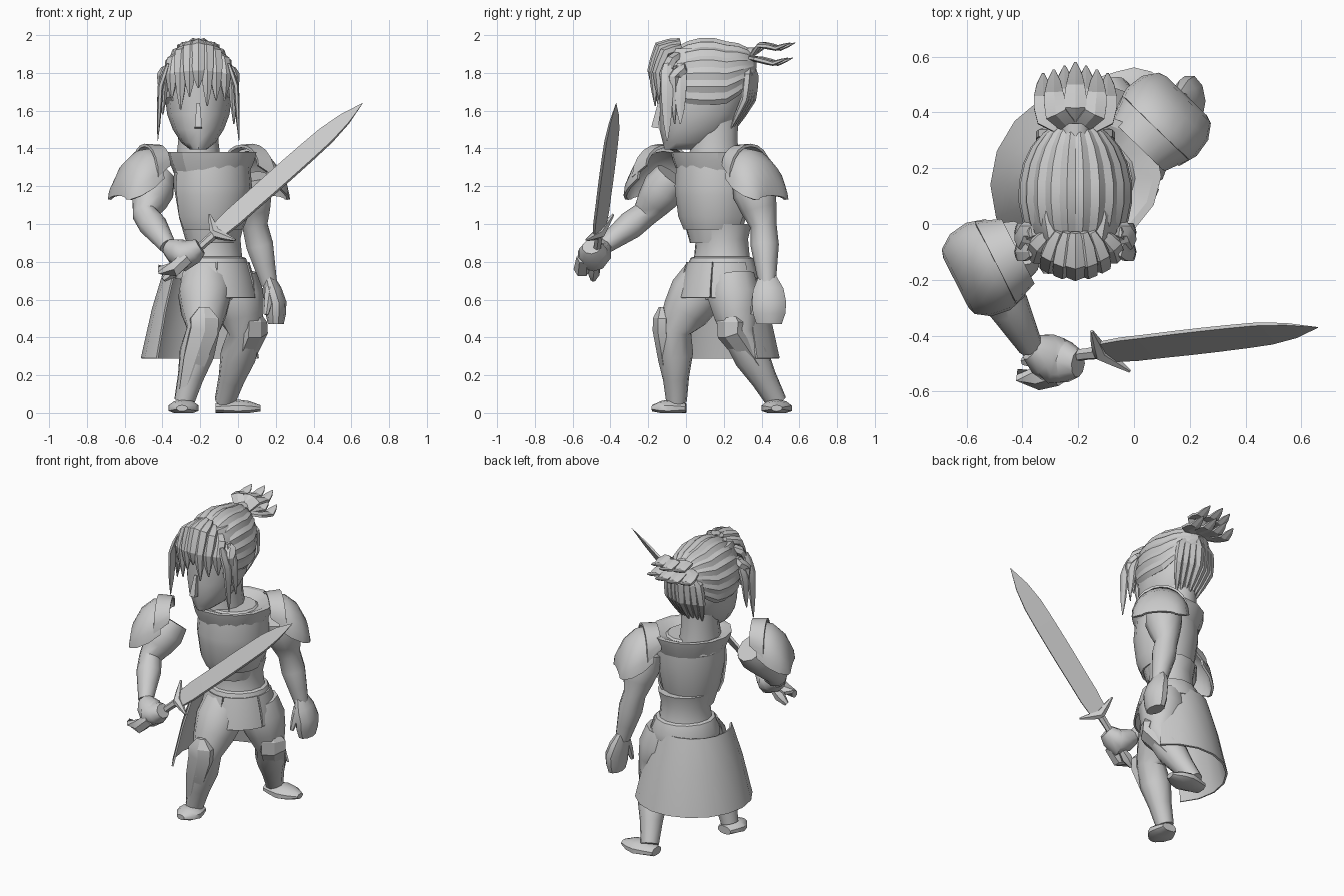
import bpy
import bmesh
from math import sin, cos, pi, radians
from mathutils import Vector

cube = bpy.data.objects.get("Cube")
if cube:
    bpy.data.objects.remove(cube)

grey = (.6, .6, .6, 1)
material = bpy.data.materials.new("plain grey")
material.use_nodes = True
material.diffuse_color = grey
material.node_tree.nodes["Principled BSDF"].inputs["Base Color"].default_value = grey


def point(x, y, z):
    return Vector((x, y, z))


def heading(degrees):
    return point(cos(radians(degrees)), sin(radians(degrees)), 0)


def loft(name, rows, closed=True, thickness=0, crease=45):
    """Skin rows of points into one object; open rows can be given a thickness."""
    bm = bmesh.new()
    rings = [[bm.verts.new((p.x, p.y, max(p.z, 0))) for p in row] for row in rows]
    count = len(rings[0])
    for lower, upper in zip(rings, rings[1:]):
        for i in range(count if closed else count - 1):
            j = (i + 1) % count
            bm.faces.new((lower[i], lower[j], upper[j], upper[i]))
    if closed:
        bm.faces.new(rings[0][::-1])
        bm.faces.new(rings[-1])
    bmesh.ops.recalc_face_normals(bm, faces=bm.faces)
    if thickness:
        bmesh.ops.solidify(bm, geom=bm.faces[:], thickness=thickness)
        bmesh.ops.recalc_face_normals(bm, faces=bm.faces)
    mesh = bpy.data.meshes.new(name)
    bm.to_mesh(mesh)
    bm.free()
    mesh.materials.append(material)
    part = bpy.data.objects.new(name, mesh)
    bpy.context.collection.objects.link(part)
    bpy.ops.object.select_all(action='DESELECT')
    part.select_set(True)
    bpy.context.view_layer.objects.active = part
    bpy.ops.object.shade_smooth_by_angle(angle=radians(crease))


# The chest is turned towards the model's left
left = heading(40)
front = heading(-50)
chest = point(-.14, .15, 0)
hips = point(-.13, .19, 0)
up = point(0, 0, 1)


def oval(centre, height, radius, depth, start=0, end=2 * pi, count=14):
    return [centre + up * height + left * radius * sin(a) + front * radius * depth * cos(a)
            for a in (start + (end - start) * i / count for i in range(count))]


def shell(name, centre, rings, depth=.88, crease=35):
    loft(name, [oval(centre, z, r, depth) for z, r in rings], crease=crease)


def plate(name, centre, middle, spread, rings, depth=.94, thickness=.012):
    """Curved armour plate covering an arc of the body."""
    start, end = radians(middle - spread), radians(middle + spread)
    count = 10
    rows = [oval(centre, z, r, depth, start, end + (end - start) / (count - 1), count) for z, r in rings]
    loft(name, rows, closed=False, thickness=thickness)


def limb(name, joints, radii, flat=1, side=point(1, 0, 0), sides=10, crease=45):
    """Tube along joints; radii are spread evenly over the path."""
    last = len(joints) - 1
    path = []
    for i in range(len(radii)):
        u = i * last / (len(radii) - 1)
        k = min(int(u + .001), last - 1)
        path.append(joints[k].lerp(joints[k + 1], u - k))
    rows = []
    for i, (centre, radius) in enumerate(zip(path, radii)):
        run = (path[min(i + 1, len(path) - 1)] - path[max(i - 1, 0)]).normalized()
        across = (side - run * run.dot(side)).normalized()
        over = run.cross(across)
        rows.append([centre + (across * cos(a) + over * flat * sin(a)) * radius
                     for a in (2 * pi * (k + .5) / sides for k in range(sides))])
    loft(name, rows, crease=crease)


# Torso, armour and belt
shell("abdomen", hips, [(.6, .14), (.72, .19), (.82, .16), (.92, .15), (1, .17)])
shell("chest", chest, [(.9, .14), (1.03, .18), (1.2, .21), (1.3, .21), (1.36, .14)])
plate("chest_plate", chest, 0, 100, [(.97, .17), (1.04, .2), (1.15, .215), (1.2, .22), (1.31, .21)])
shell("collar", chest, [(1.27, .21), (1.34, .24), (1.38, .25), (1.38, .22), (1.34, .13)], crease=25)
shell("belt", hips, [(.71, .21), (.75, .21), (.82, .18), (.83, .15)])

# Back skirt and hanging hip plates
plate("back_skirt", hips - left * .05, 180, 92, [(.76, .23), (.55, .295), (.29, .355)])
plate("front_tasset", hips, 0, 32, [(.8, .19), (.7, .22), (.61, .24)])
for name, sign in (("left", 1), ("right", -1)):
    plate(name + "_tasset", hips, sign * 62, 28, [(.8, .195), (.7, .225), (.61, .235)])


def leg(name, hip, knee, ankle, forward, toe_way, foot_length):
    side = forward.cross(up)
    limb(name + "_leg", [hip, knee, ankle], (.13, .145, .125, .09, .095, .07, .055), side=side)
    # Pointed knee guard running down the shin
    shin = [knee + forward * .07 + up * .12, knee + forward * .075, ankle + forward * .04 + up * .06]
    limb(name + "_shin_guard", shin, (.03, .085, .085, .07, .035), .5, side, 6, 25)
    # Pointed boot
    heel = point(ankle.x, ankle.y, .025) - toe_way * .05
    limb(name + "_boot", [heel, heel + toe_way * foot_length],
         (.05, .07, .085, .07, .03), .55, toe_way.cross(up))


leg("right", point(-.17, .11, .72), point(-.185, -.06, .44), point(-.285, -.05, .06),
    heading(-85), heading(-95), .18)
leg("left", point(-.03, .24, .72), point(.035, .28, .42), point(-.07, .48, .06),
    heading(-40), heading(0), .24)

# Arms and gauntlets
arm_radii = (.1, .115, .095, .07, .075, .06, .045)
limb("left_arm", [point(.06, .34, 1.25), point(.09, .41, .99), point(.165, .43, .68)], arm_radii)
limb("left_hand", [point(.16, .43, .72), point(.2, .44, .58), point(.2, .44, .47)],
     (.05, .085, .095, .09, .07), .6, heading(90))
limb("left_thumb", [point(.17, .39, .66), point(.15, .35, .52)], (.03, .025, .012), sides=6)
wrist = point(-.37, -.44, .88)
limb("right_arm", [point(-.43, -.07, 1.25), point(-.49, -.22, 1.05), wrist], arm_radii)
limb("right_hand", [wrist, point(-.28, -.49, .83), point(-.2, -.5, .88)],
     (.05, .08, .09, .075, .05), .9, heading(90))
limb("right_fingers", [point(-.27, -.54, .82), point(-.34, -.55, .76), point(-.42, -.54, .76)],
     (.04, .045, .025), sides=6)

# Shoulder pads: arches stepped outward
pad_steps = [(0, 1.4, .155, 1.24), (.07, 1.39, .175, 1.19), (.14, 1.33, .165, 1.15),
             (.19, 1.23, .13, 1.13), (.2, 1.15, .1, 1.13)]
rim_steps = [(-.05, 1.42, .13, 1.31), (.04, 1.425, .165, 1.25)]
for name, inner, turn in (("left", point(.05, .315, 0), 46), ("right", point(-.46, -.12, 0), 207)):
    for kind, steps in (("pad", pad_steps), ("pad_rim", rim_steps)):
        rows = []
        for away, top, half, bottom in steps:
            middle = inner + heading(turn) * away + up * bottom
            angles = [radians(degrees) for degrees in range(-90, 91, 18)]
            rows.append([middle + heading(turn + 90) * half * sin(a) + up * (top - bottom) * cos(a)
                         for a in angles])
        loft(name + "_shoulder_" + kind, rows, closed=False, thickness=.015)

# Sword
hilt = point(-.12, -.46, .95)
aim = (point(.66, -.37, 1.64) - hilt).normalized()
edge = point(-.53, .6, .6)
edge = (edge - aim * aim.dot(edge)).normalized()
limb("sword_blade", [hilt, hilt + aim * 1.045], (.07, .085, .085, .087, .087, .085, .08, .055, .002),
     .13, edge, 4, 15)
limb("sword_grip", [hilt, hilt - aim * .37], (.025, .022, .022, .022, .022, .035, .015), side=edge, sides=6)
limb("sword_guard", [hilt + aim * .05 - edge * .12, hilt, hilt + aim * .05 + edge * .12],
     (.006, .02, .032, .02, .006), side=aim, sides=6)

# Neck, head and nose
head = point(-.21, .11, 0)
nape = head + heading(90) * .04
limb("neck", [nape + up * 1.28, nape + up * 1.6], (.13, .11, .115), 1.15, sides=12)
rows = []
for z, wide in ((1.395, .045), (1.43, .09), (1.5, .135), (1.58, .165), (1.7, .18), (1.86, .17), (1.93, .11)):
    deep = .06 + wide * .95
    middle = point(head.x, deep - .14 + max(0, 1.5 - z) * .25, z)
    rows.append([middle + point(wide * sin(a), -deep * cos(a), 0) for a in (pi * k / 6 for k in range(12))])
loft("head", rows)
limb("nose", [point(head.x, -.14, 1.64), point(head.x, -.165, 1.51)], (.012, .02, .027), sides=4, crease=15)

# Ridged hair swept from the brow back to the knot
rows = []
bands, ridges = 8, 28
for band in range(bands + 1):
    sweep = radians(52 + 123 * band / bands)
    row = []
    for k in range(ridges + 1):
        a = radians(236 * (k / ridges - .5))
        r = sin(sweep) * (1 if k % 2 else .95)
        lift = max(0, band / bands - .5) * .2
        row.append(head + point(.205 * r * sin(a), -.265 * cos(sweep), 1.74 + .25 * r * cos(a) + lift))
    rows.append(row)
loft("swept_hair", rows, closed=False, thickness=.015, crease=20)


def lock(name, joints, width, flat, side=point(1, 0, 0)):
    """Tapered strand of hair."""
    radii = [width * share for share in (.5, .9, 1, 1, .85, .6, .1)]
    limb(name, joints, radii, flat, side, 6, 20)


# Fringe hanging over the brow
for i in range(-4, 5):
    x, bend = head.x + i * .047, (i / 4) ** 2
    y = -.18 + .11 * bend
    tip = (1.72, 1.63, 1.68)[i % 3] - .1 * bend
    lock("fringe_lock", [point(x - i * .02, -.03, 1.97 - .12 * bend), point(x - i * .004, y + .04, 1.94 - .13 * bend),
                         point(x, y, 1.81 - .03 * bend), point(x, y + .01, tip)], .042, .7, point(1, bend * i / 4, 0))

# Long locks beside the face
for sign in (-1, 1):
    for y, tip in ((-.1, 1.44), (-.03, 1.53)):
        lock("side_lock", [point(head.x + sign * out, y, z)
                           for out, z in ((.16, 1.85), (.2, 1.73), (.215, tip))], .038, .4, heading(90))

# Locks hanging from the knot, and the spiky tail
knot = point(head.x, .33, 1.88)
for i in range(-3, 4):
    spread = point(i * .035, -.012 * abs(i), 0)
    lock("back_lock", [knot, knot + spread + point(0, .03, -.1),
                       knot + spread * 1.1 + point(0, .02, -.22), knot + spread * .7 + point(0, -.07, -.38)], .036, .7)
    rise = (.05, -.03)[i % 2]
    lock("tail_lock", [knot, knot + spread + point(0, .09, .02 + rise),
                       knot + spread * 1.1 + point(0, .17, rise), knot + spread * 1.1 + point(0, .25, .03 + rise)],
         .045, .35)
limb("hair_tie", [knot - heading(90) * .02, knot + heading(90) * .03], (.055, .055))
